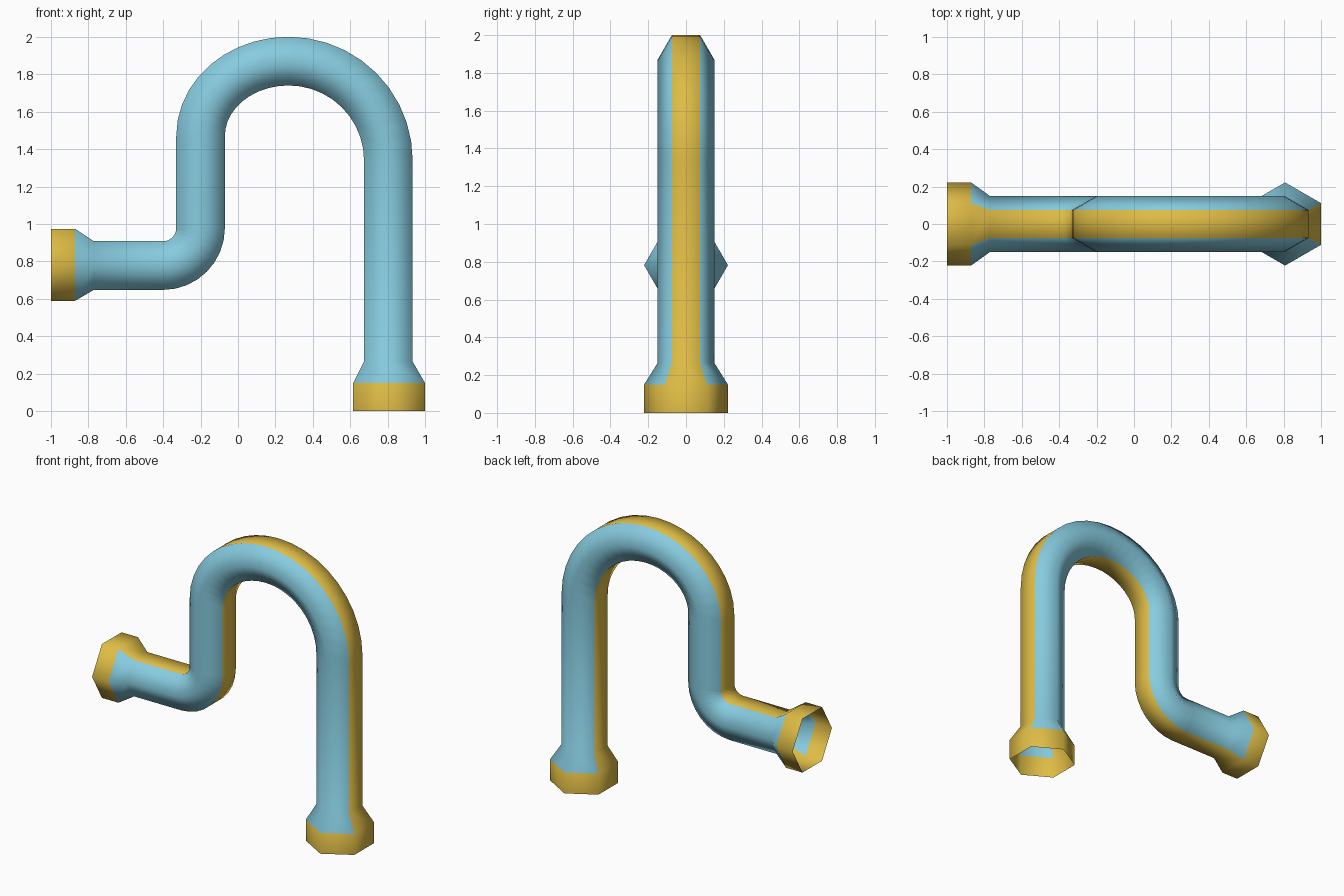
import bpy, bmesh, math
from mathutils import Vector

if "Cube" in bpy.data.objects:
    bpy.data.objects.remove(bpy.data.objects["Cube"])

def material(name, rgb):
    m = bpy.data.materials.new(name)
    m.diffuse_color = (*rgb, 1.0)
    m.use_nodes = True
    m.node_tree.nodes["Principled BSDF"].inputs["Base Color"].default_value = m.diffuse_color
    return m

blue = material("pipe_blue", (0.24, 0.60, 0.74))
yellow = material("trim_yellow", (0.73, 0.50, 0.06))

TUBE, COLLAR = 0.15, 0.222   # hexagon corner radii

def arc(cx, cz, a, b, start, end, steps):
    """Elliptical bend in the xz plane: (x, z, tangent, radius) stations."""
    out = []
    sign = 1 if end > start else -1
    for i in range(steps + 1):
        t = math.radians(start + (end - start) * i / steps)
        tangent = Vector((-a * math.sin(t), 0, b * math.cos(t))).normalized() * sign
        out.append((cx + a * math.cos(t), cz + b * math.sin(t), tangent, TUBE))
    return out

east, down = Vector((1, 0, 0)), Vector((0, 0, -1))
path = []
# side outlet: collar, flare, horizontal run
path += [(-1.0, 0.782, east, COLLAR), (-0.87, 0.782, east, COLLAR), (-0.77, 0.778, east, TUBE)]
# lower elbow
path += arc(-0.40, 0.978, 0.20, 0.20, -90, 0, 8)
# upper bend: tight left half, wider right half
path += arc(0.27, 1.47, 0.47, 0.40, 180, 90, 10)
path += arc(0.27, 1.34, 0.533, 0.53, 90, 0, 10)[1:]
# bottom outlet: flare, collar
path += [(0.803, 0.265, down, TUBE), (0.807, 0.15, down, COLLAR), (0.807, 0.0, down, COLLAR)]

# sweep a hexagon along the path, corners pointing to +y and -y, ends open
bm = bmesh.new()
rings = []
for x, z, tan, r in path:
    side = Vector((-tan.z, 0, tan.x))
    ring = []
    for k in range(6):
        a = math.radians(60 * k + 30)
        ring.append(bm.verts.new(Vector((x, 0, z)) + side * (r * math.cos(a))
                                 + Vector((0, r * math.sin(a), 0))))
    rings.append(ring)
last = len(rings) - 2
for i in range(len(rings) - 1):
    for k in range(6):
        n = (k + 1) % 6
        f = bm.faces.new((rings[i][k], rings[i][n], rings[i + 1][n], rings[i + 1][k]))
        f.smooth = True
        # collars are yellow all round, elsewhere the two in-plane flats are striped
        f.material_index = 1 if i in (0, last) or k in (2, 5) else 0
bmesh.ops.recalc_face_normals(bm, faces=bm.faces)
# open tube: make sure normals point outwards
bm.normal_update()
f = bm.faces[0]
if f.normal.dot(f.calc_center_median() - Vector((-0.935, 0, 0.782))) < 0:
    bmesh.ops.reverse_faces(bm, faces=bm.faces)

mesh = bpy.data.meshes.new("drain_pipe")
bm.to_mesh(mesh)
bm.free()
mesh.materials.append(blue)
mesh.materials.append(yellow)
pipe = bpy.data.objects.new("drain_pipe", mesh)
bpy.context.collection.objects.link(pipe)
